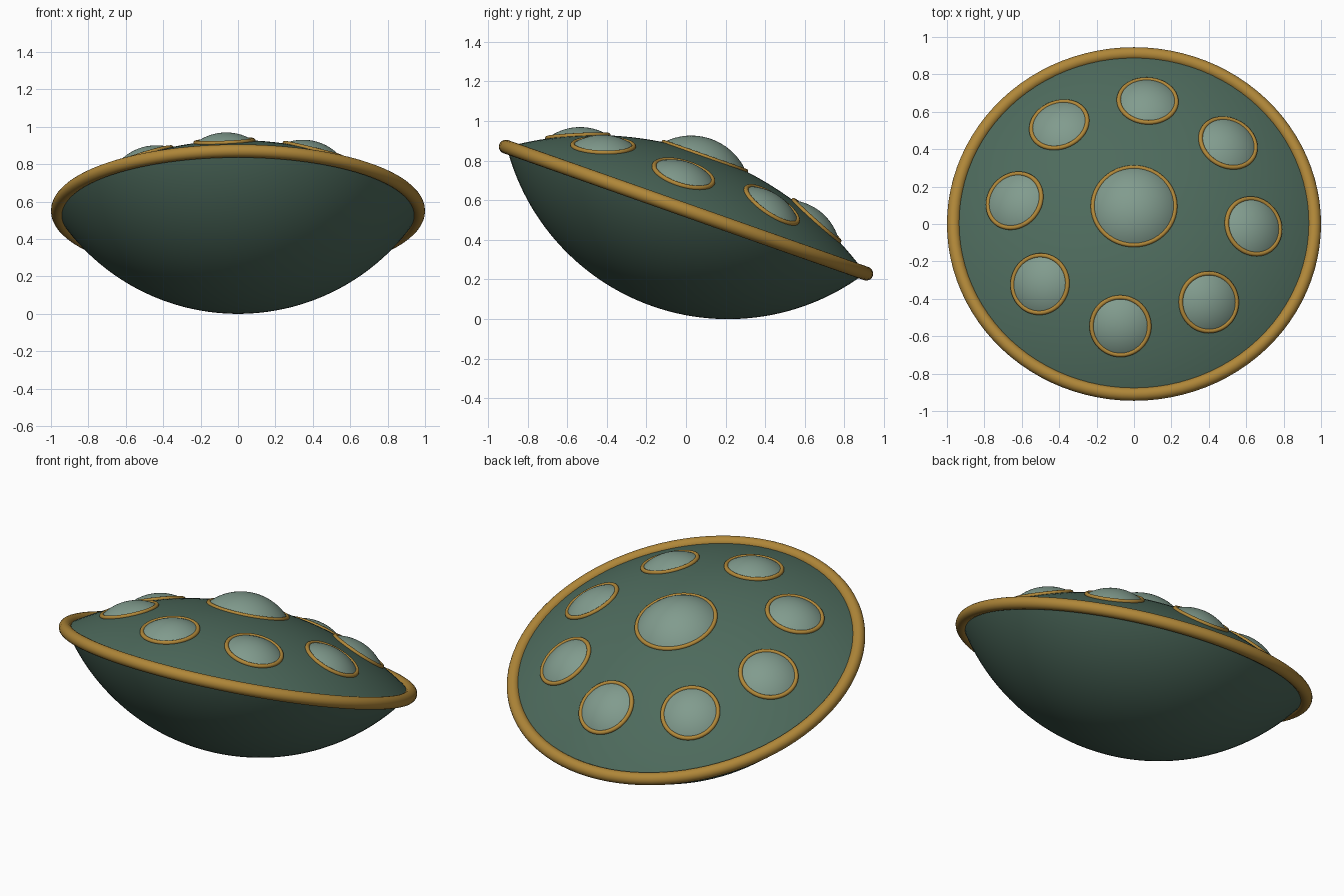
import bpy, bmesh
from math import sin, cos, pi, radians, asin, sqrt
from mathutils import Matrix

if "Cube" in bpy.data.objects:
    bpy.data.objects.remove(bpy.data.objects["Cube"])

# Whole saucer is tilted: front edge up, back edge down
TILT = Matrix.Translation((0, 0, 0.55)) @ Matrix.Rotation(radians(-19.4), 4, 'X')
HULL_R, DOME_H, BOWL_H = 0.96, 0.30, 0.514


def material(name, rgb):
    m = bpy.data.materials.new(name)
    m.diffuse_color = (*rgb, 1)
    m.use_nodes = True
    m.node_tree.nodes["Principled BSDF"].inputs["Base Color"].default_value = m.diffuse_color
    return m


GREEN = material("hull green", (0.075, 0.145, 0.108))
GOLD = material("brass", (0.43, 0.24, 0.04))
GLASS = material("pale glass", (0.22, 0.33, 0.27))


def finish(name, bm, mat, matrix):
    bmesh.ops.recalc_face_normals(bm, faces=bm.faces)
    for f in bm.faces:
        f.smooth = True
    me = bpy.data.meshes.new(name)
    bm.to_mesh(me)
    bm.free()
    me.materials.append(mat)
    ob = bpy.data.objects.new(name, me)
    bpy.context.collection.objects.link(ob)
    ob.matrix_world = matrix
    return ob


def lathe(name, profile, mat, matrix, steps, closed=False):
    """Revolve (radius, z) points around local z."""
    bm = bmesh.new()
    vs = [bm.verts.new((r, 0, z)) for r, z in profile]
    es = [bm.edges.new(p) for p in zip(vs, vs[1:])]
    if closed:
        es.append(bm.edges.new((vs[-1], vs[0])))
    bmesh.ops.spin(bm, geom=vs + es, cent=(0, 0, 0), axis=(0, 0, 1),
                   angle=2 * pi, steps=steps, use_merge=True)
    bmesh.ops.remove_doubles(bm, verts=bm.verts, dist=1e-5)
    return finish(name, bm, mat, matrix)


def arc(radius, height, n):
    """Spherical cap profile from rim to apex; negative height hangs down."""
    h = abs(height)
    R = (radius ** 2 + h ** 2) / (2 * h)
    a = asin(radius / R)
    s = 1 if height > 0 else -1
    return [(R * sin(a * (1 - i / n)), s * (R * cos(a * (1 - i / n)) - R + h))
            for i in range(n + 1)]


def ring(name, major, minor, matrix, steps, sides=12):
    prof = [(major + minor * cos(2 * pi * i / sides), minor * sin(2 * pi * i / sides))
            for i in range(sides)]
    return lathe(name, prof, GOLD, matrix, steps, closed=True)


def porthole(name, radius, height, matrix):
    lathe(name + "_glass", arc(radius, height, 12), GLASS, matrix, 48)
    ring(name + "_frame", radius, 0.012, matrix, 48)


# Hull: deep bowl below, shallow dome above, thick rim
lathe("lower_bowl", arc(HULL_R, -BOWL_H, 32), GREEN, TILT, 96)
lathe("upper_dome", arc(HULL_R, DOME_H, 24), GREEN, TILT, 96)
ring("rim", 0.965, 0.035, TILT, 96, 20)

# Central bubble
porthole("centre_window", 0.22, 0.095, TILT @ Matrix.Translation((0, 0, 0.286)))

# Eight bubbles lying on the dome's surface
dome_rad = (HULL_R ** 2 + DOME_H ** 2) / (2 * DOME_H)
lean = asin(0.644 / dome_rad)
for k in range(8):
    m = (TILT @ Matrix.Translation((0, 0, DOME_H - dome_rad))
         @ Matrix.Rotation(radians(45 * k - 6.5), 4, 'Z')
         @ Matrix.Rotation(lean, 4, 'Y')
         @ Matrix.Translation((0, 0, dome_rad - 0.004)))
    porthole(f"window_{k + 1}", 0.154, 0.048, m)
